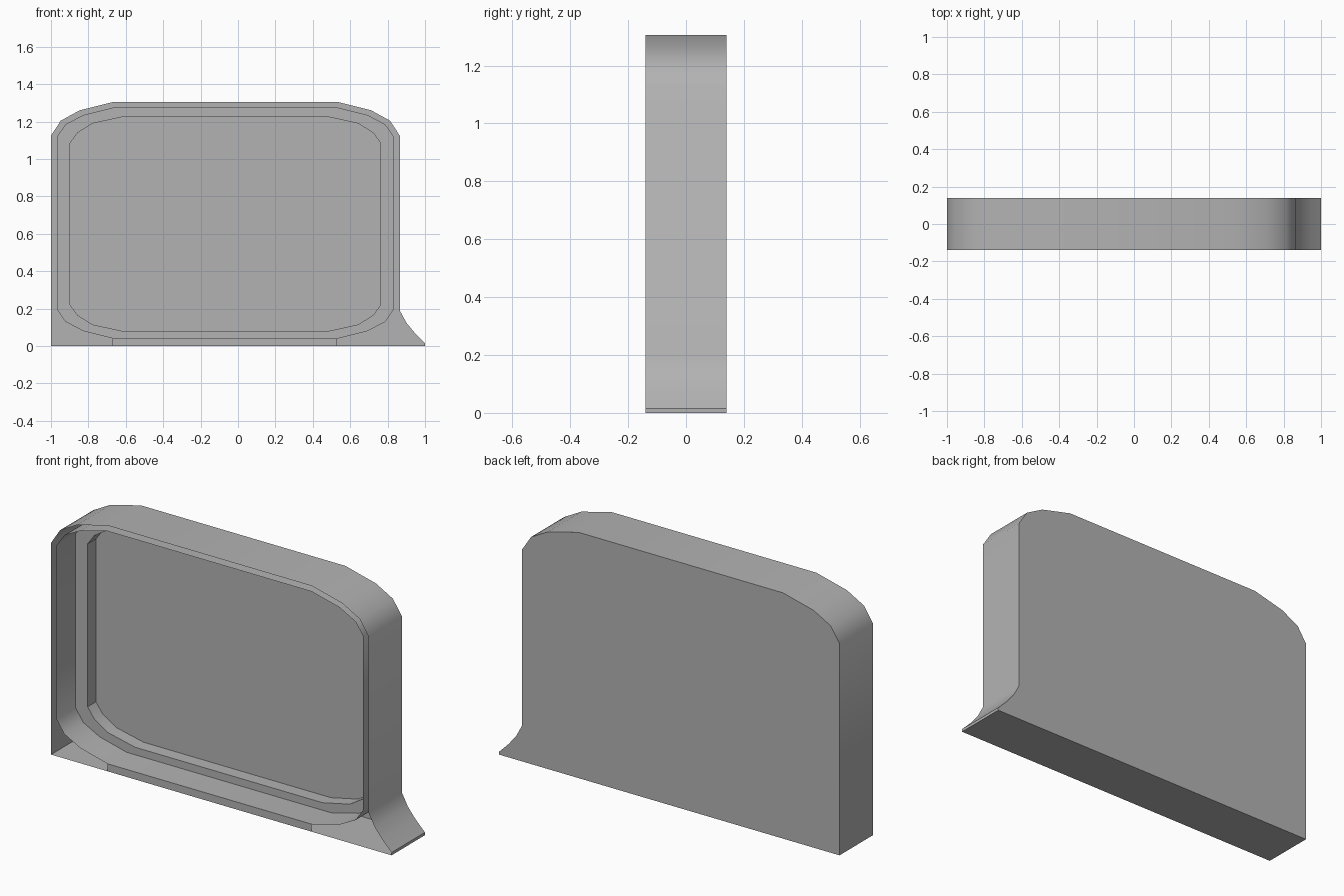
import bpy, bmesh, math

if "Cube" in bpy.data.objects:
    bpy.data.objects.remove(bpy.data.objects["Cube"])

CX = -0.0675          # centre of the screen area
FRONT, LEDGE, PANEL, BACK = -0.14, 0.02, 0.09, 0.14

grey = bpy.data.materials.new("dark_grey")
grey.diffuse_color = (0.45, 0.45, 0.45, 1)
grey.use_nodes = True
grey.node_tree.nodes["Principled BSDF"].inputs["Base Color"].default_value = grey.diffuse_color


def ring(hx, z0, z1, corner):
    """Chamfer-rounded rectangle, mirrored from one corner's insets."""
    hz, cz = (z1 - z0) / 2, (z1 + z0) / 2
    q = [(hx - a, hz - b) for a, b in corner]
    pts = q + [(-x, z) for x, z in reversed(q)]
    pts += [(-x, -z) for x, z in q] + [(x, -z) for x, z in reversed(q)]
    return [(CX + x, cz + z) for x, z in pts]


def at(bm, pts, y):
    return [bm.verts.new((x, y, z)) for x, z in pts]


def bridge(bm, a, b):
    n = len(a)
    for i in range(n):
        j = (i + 1) % n
        bm.faces.new((a[i], a[j], b[j], b[i]))


def finish(bm, name):
    me = bpy.data.meshes.new(name)
    bm.to_mesh(me)
    bm.free()
    me.materials.append(grey)
    ob = bpy.data.objects.new(name, me)
    bpy.context.collection.objects.link(ob)
    bpy.ops.object.select_all(action='DESELECT')
    ob.select_set(True)
    bpy.context.view_layer.objects.active = ob
    bpy.ops.object.shade_smooth_by_angle(angle=math.radians(35))
    return ob


# Outer shell: open at the front, flared foot at lower right
half = [(0.9325, 1.125), (0.88, 1.205), (0.78, 1.26), (0.60, 1.305)]
outline = [(1, 0), (1, 0.015), (0.945, 0.07), (0.90, 0.125), (0.865, 0.19)]
outline += [(CX + x, z) for x, z in half]
outline += [(CX - x, z) for x, z in reversed(half)] + [(-1, 0)]
bm = bmesh.new()
f, b = at(bm, outline, FRONT), at(bm, outline, BACK)
bridge(bm, f, b)
bm.faces.new(b)
bmesh.ops.recalc_face_normals(bm, faces=bm.faces)
finish(bm, "outer_shell")

# Stepped inner tray: rim wall, ledge, inner wall and recessed panel
big = ring(0.90, 0.04, 1.275, [(0, .155), (.045, .09), (.14, .04), (.30, 0)])
small = ring(0.83, 0.08, 1.225, [(0, .14), (.04, .085), (.12, .035), (.28, 0)])
bm = bmesh.new()
loops = [at(bm, big, FRONT), at(bm, big, LEDGE), at(bm, small, LEDGE), at(bm, small, PANEL)]
for a, c in zip(loops, loops[1:]):
    bridge(bm, a, c)
panel = bm.faces.new(loops[-1])
bmesh.ops.recalc_face_normals(bm, faces=bm.faces)
bm.normal_update()
if panel.normal.y > 0:      # make the tray face the front
    bmesh.ops.reverse_faces(bm, faces=bm.faces)
finish(bm, "inner_tray")

# Strip joining the tray to the shell at the bottom front edge
bm = bmesh.new()
bm.faces.new(at(bm, [(-0.67, 0), (0.53, 0), (0.53, 0.04), (-0.67, 0.04)], FRONT))
finish(bm, "bottom_strip")
